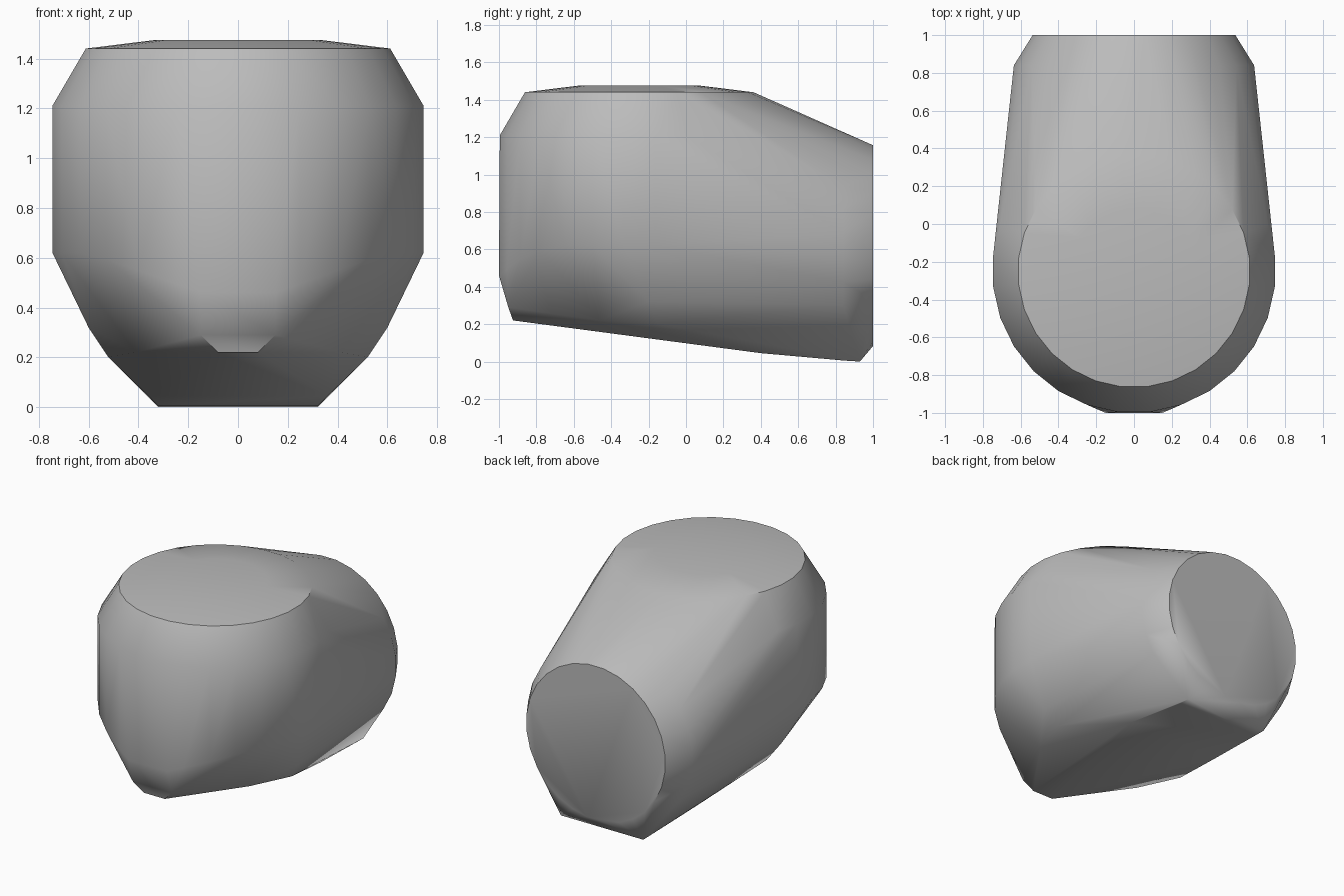
import bpy, bmesh, math

cube = bpy.data.objects.get("Cube")
if cube:
    bpy.data.objects.remove(cube, do_unlink=True)

# Single plain grey
grey = bpy.data.materials.new("plain_grey")
grey.use_nodes = True
colour = (0.5, 0.5, 0.5, 1)
grey.diffuse_color = colour
grey.node_tree.nodes["Principled BSDF"].inputs["Base Color"].default_value = colour

SEGMENTS = 28


def ring(rx, ry):
    """Points of an ellipse with a flat side at the bottom."""
    for i in range(SEGMENTS):
        a = math.tau * (i + 0.5) / SEGMENTS
        yield rx * math.sin(a), -ry * math.cos(a)


points = []

# Round upper body: crown, rim and shoulder
for radius, z in ((0.33, 1.475), (0.615, 1.44), (0.75, 1.21)):
    points += [(x, y - 0.25, z) for x, y in ring(radius, radius)]

# Lower edge of the wall, dipping towards the front
for x, y in ring(0.75, 0.75):
    dip = max(0, min(1, (0.6 - abs(x)) / 0.45)) if y < 0 else 0
    points.append((x, y - 0.25, 0.62 - 0.16 * dip))

# Round rear end with its bevel
points += [(x, 1.0, z + 0.62) for x, z in ring(0.54, 0.54)]
points += [(x, 0.84, z + 0.62) for x, z in ring(0.64, 0.595)]

# Narrow front chin, sloping underside and lower flanks, on both sides
half = [
    (0.15, -1.0, 0.46), (0.15, -0.95, 0.29), (0.08, -0.925, 0.22),
    (0.41, -0.46, 0.22), (0.52, -0.15, 0.2), (0.6, -0.2, 0.32),
    (0.36, 0.4, 0.045), (0.32, 0.85, 0.005), (0.32, 0.93, 0.0),
]
for side in (1, -1):
    points += [(side * x, y, z) for x, y, z in half]

# Wrap all the sections in one tight skin
bm = bmesh.new()
for p in points:
    bm.verts.new(p)
bmesh.ops.remove_doubles(bm, verts=bm.verts, dist=0.002)
bmesh.ops.convex_hull(bm, input=bm.verts)
loose = [v for v in bm.verts if not v.link_faces]
bmesh.ops.delete(bm, geom=loose, context="VERTS")
bmesh.ops.dissolve_limit(bm, angle_limit=math.radians(0.5),
                         verts=bm.verts, edges=bm.edges)
bmesh.ops.recalc_face_normals(bm, faces=bm.faces)

mesh = bpy.data.meshes.new("rounded_body")
bm.to_mesh(mesh)
bm.free()
mesh.materials.append(grey)
body = bpy.data.objects.new("rounded_body", mesh)
bpy.context.collection.objects.link(body)

# Smooth walls with crisp rims
bpy.ops.object.select_all(action="DESELECT")
body.select_set(True)
bpy.context.view_layer.objects.active = body
bpy.ops.object.shade_smooth_by_angle(angle=math.radians(40))
